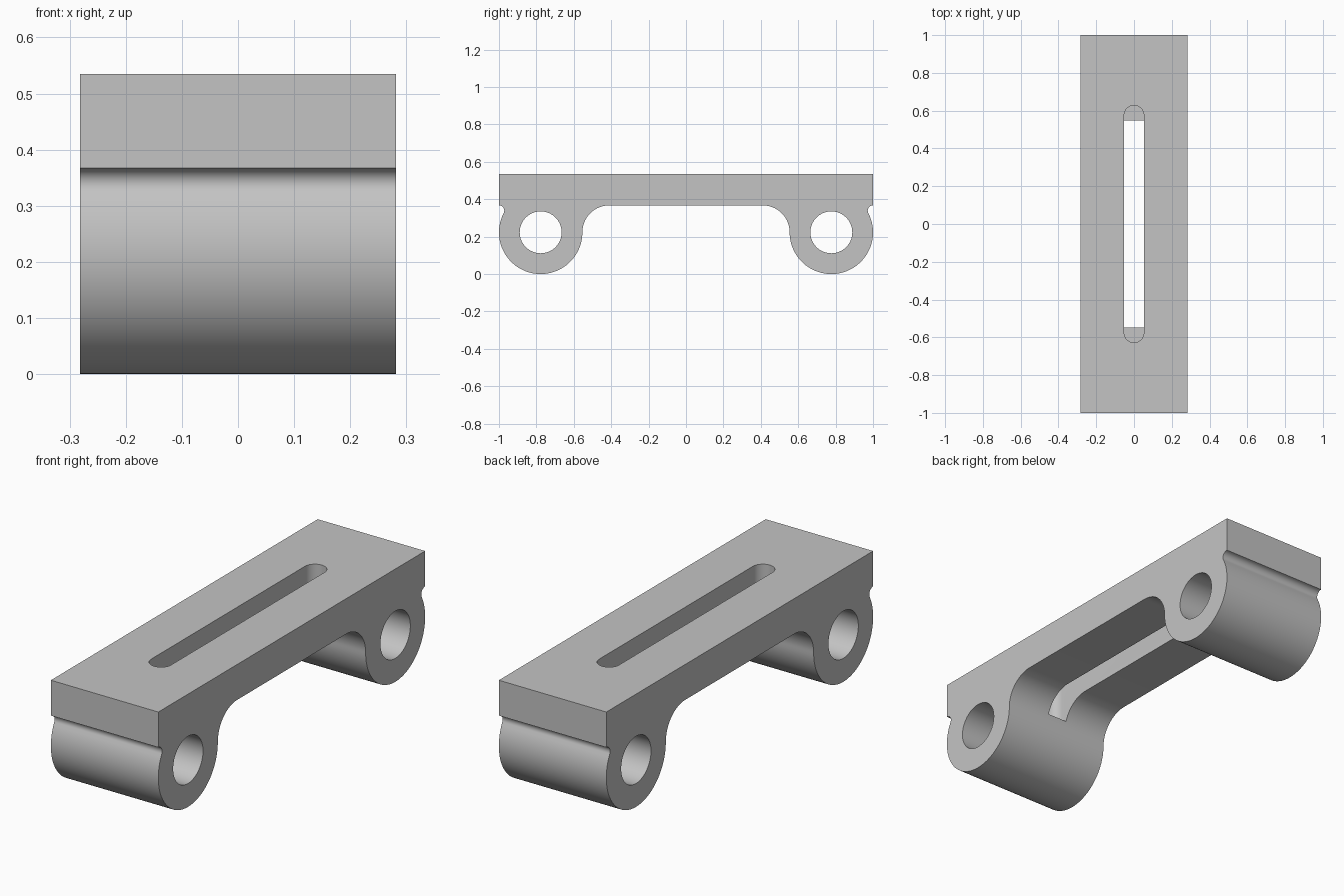
import bpy, bmesh
from math import radians, cos, sin, atan2, degrees, sqrt

cube = bpy.data.objects.get("Cube")
if cube:
    bpy.data.objects.remove(cube, do_unlink=True)

# Main dimensions
HALF_W, TOP, UNDER = 0.282, 0.535, 0.367
R, HOLE_R = 0.223, 0.112
BARREL_Y = 1 - R
INNER_R, NECK_R = UNDER - R, 0.028
SLOT_R, SLOT_END, SLOT_FLOOR = 0.052, 0.628, 0.267

grey = bpy.data.materials.new("plain grey")
grey.use_nodes = True
grey.diffuse_color = (0.55, 0.55, 0.55, 1)
grey.node_tree.nodes["Principled BSDF"].inputs["Base Color"].default_value = (0.55, 0.55, 0.55, 1)


def arc(cx, cy, r, start, end, steps):
    angles = [radians(start + (end - start) * i / steps) for i in range(steps + 1)]
    return [(cx + r * cos(a), cy + r * sin(a)) for a in angles]


def extrude(name, points, vector):
    """Solid made by sweeping a closed 3D outline along a vector."""
    bm = bmesh.new()
    face = bm.faces.new([bm.verts.new(p) for p in points])
    result = bmesh.ops.extrude_face_region(bm, geom=[face])
    moved = [g for g in result["geom"] if isinstance(g, bmesh.types.BMVert)]
    bmesh.ops.translate(bm, verts=moved, vec=vector)
    bmesh.ops.recalc_face_normals(bm, faces=bm.faces)
    mesh = bpy.data.meshes.new(name)
    bm.to_mesh(mesh)
    bm.free()
    mesh.materials.append(grey)
    obj = bpy.data.objects.new(name, mesh)
    bpy.context.collection.objects.link(obj)
    return obj


# Side profile: plate edge, neck fillet, barrel, inner fillet, then mirrored
neck_z = UNDER - NECK_R
neck_y = BARREL_Y + sqrt((R + NECK_R) ** 2 - (neck_z - R) ** 2)
meet = degrees(atan2(neck_z - R, neck_y - BARREL_Y))
half = [(1, TOP)]
half += arc(neck_y, neck_z, NECK_R, 90, 180 + meet, 12)[:-1]
half += arc(BARREL_Y, R, R, meet, -180, 56)[:-1]
half += arc(BARREL_Y - R - INNER_R, R, INNER_R, 0, 90, 24)
profile = half + [(-y, z) for y, z in reversed(half)]
body = extrude("bracket_body", [(-HALF_W, y, z) for y, z in profile], (2 * HALF_W, 0, 0))

# Cutters: two cross bores and the long slot
cutters = []
for side, label in ((-1, "front"), (1, "back")):
    ring = arc(side * BARREL_Y, R, HOLE_R, 0, 360, 64)[:-1]
    cutters.append(extrude(label + "_bore_cutter", [(-1, y, z) for y, z in ring], (2, 0, 0)))
slot_c = SLOT_END - SLOT_R
slot = arc(0, slot_c, SLOT_R, 0, 180, 24) + arc(0, -slot_c, SLOT_R, 180, 360, 24)
cutters.append(extrude("slot_cutter", [(x, y, SLOT_FLOOR) for x, y in slot], (0, 0, 1)))

bpy.ops.object.select_all(action="DESELECT")
body.select_set(True)
bpy.context.view_layer.objects.active = body
for cutter in cutters:
    cutter.hide_render = True
    mod = body.modifiers.new(cutter.name, "BOOLEAN")
    mod.operation = "DIFFERENCE"
    mod.solver = "EXACT"
    mod.object = cutter
    bpy.ops.object.modifier_apply(modifier=mod.name)
    bpy.data.objects.remove(cutter, do_unlink=True)

bpy.ops.object.shade_smooth_by_angle(angle=radians(30))
